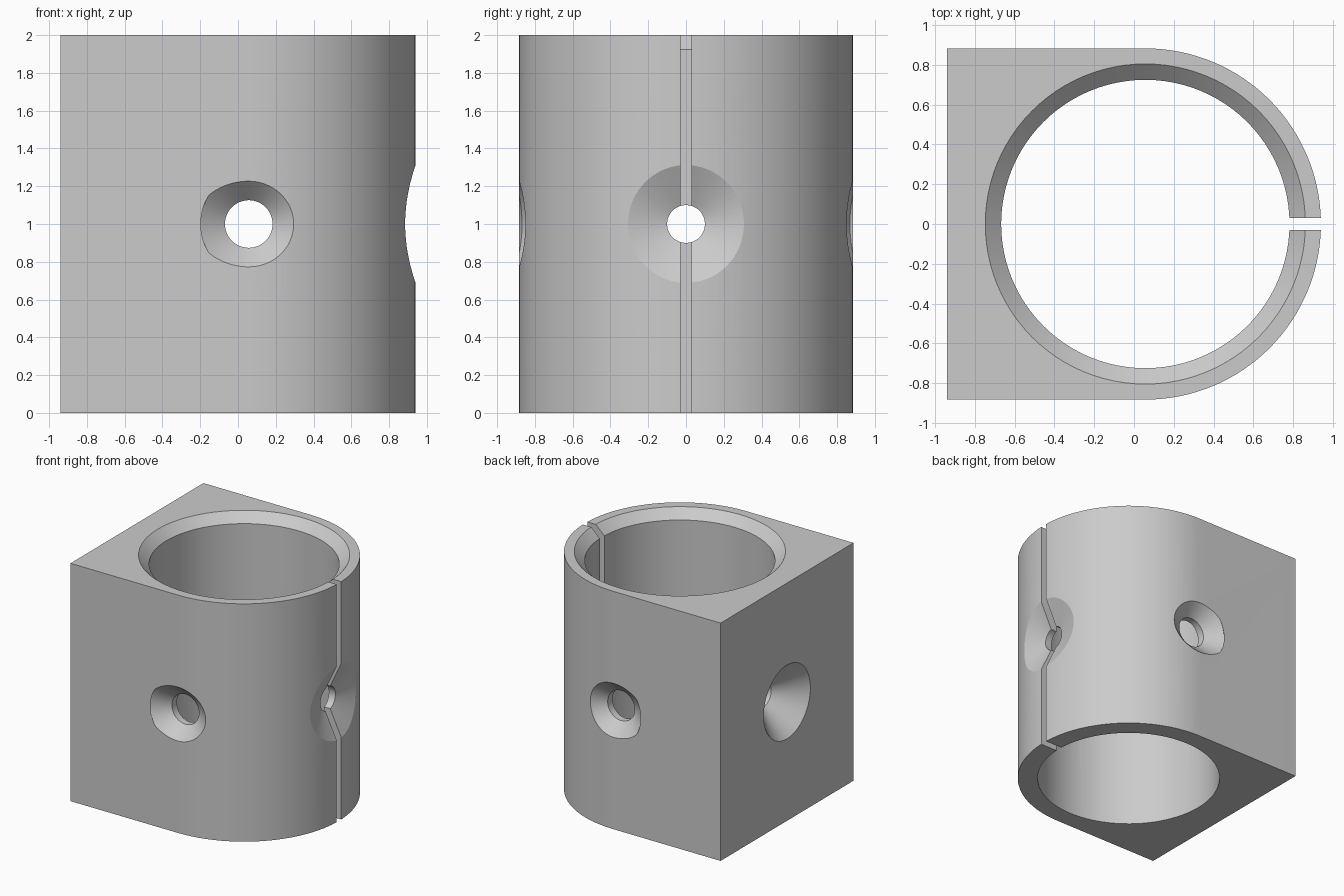
import bpy, bmesh
from math import sin, cos, pi, sqrt, radians
from mathutils import Matrix

if "Cube" in bpy.data.objects:
    bpy.data.objects.remove(bpy.data.objects["Cube"], do_unlink=True)

CX = 0.057        # bore axis
R_OUT = 0.883     # rounded side
R_BORE = 0.725
R_SEAT = 0.78     # where the countersinks meet the plain holes
LEFT = -0.94      # flat side
HEIGHT = 2.0

grey = bpy.data.materials.new("plain grey")
grey.use_nodes = True
grey.diffuse_color = (0.6, 0.6, 0.6, 1)
grey.node_tree.nodes["Principled BSDF"].inputs["Base Color"].default_value = (0.6, 0.6, 0.6, 1)


def make_object(name, bm):
    bmesh.ops.recalc_face_normals(bm, faces=bm.faces)
    mesh = bpy.data.meshes.new(name)
    bm.to_mesh(mesh)
    bm.free()
    mesh.materials.append(grey)
    obj = bpy.data.objects.new(name, mesh)
    bpy.context.collection.objects.link(obj)
    return obj


def loft(bm, rings, tip=None):
    """Skin closed rings of points; the last ring is capped flat or to a tip."""
    loops = [[bm.verts.new(p) for p in ring] for ring in rings]
    n = len(loops[0])
    for a, b in zip(loops, loops[1:]):
        for i in range(n):
            j = (i + 1) % n
            bm.faces.new((a[i], a[j], b[j], b[i]))
    bm.faces.new(loops[0][::-1])
    if tip is None:
        bm.faces.new(loops[-1])
    else:
        top = bm.verts.new(tip)
        for i in range(n):
            bm.faces.new((loops[-1][i], loops[-1][(i + 1) % n], top))


def circle(r, z, n=96):
    return [(r * cos(2 * pi * i / n), r * sin(2 * pi * i / n), z) for i in range(n)]


def bore_cutter():
    bm = bmesh.new()
    loft(bm, [circle(R_BORE, -0.1), circle(R_BORE, 1.925), circle(0.885, 2.075)])
    bmesh.ops.translate(bm, verts=bm.verts, vec=(CX, 0, 0))
    return make_object("bore_cutter", bm)


def hole_cutter(name, angle, hole, wide, tall, flat=None, n=64):
    """Plain hole with a countersink whose rim follows the outer surface.
    Built along +x from the bore axis, then turned to its side."""
    inner, seat, rim = [], [], []
    for i in range(n):
        c, s = cos(2 * pi * i / n), sin(2 * pi * i / n)
        p = (R_SEAT, hole * c, hole * s)
        depth = flat or sqrt(R_OUT ** 2 - (wide * c) ** 2)
        q = (depth, wide * c, tall * s)
        inner.append((0.5, hole * c, hole * s))
        seat.append(p)
        # carry the cone a little past the surface
        rim.append(tuple(a + (b - a) * 1.25 for a, b in zip(p, q)))
    bm = bmesh.new()
    loft(bm, [inner, seat, rim], tip=(1.2, 0, 0))
    bm.transform(Matrix.Translation((CX, 0, HEIGHT / 2)) @ Matrix.Rotation(angle, 4, 'Z'))
    return make_object(name, bm)


def slot_cutter():
    bm = bmesh.new()
    bmesh.ops.create_cube(bm, size=1)
    bmesh.ops.scale(bm, verts=bm.verts, vec=(0.7, 0.06, 3))
    bmesh.ops.translate(bm, verts=bm.verts, vec=(0.85, 0, 1))
    return make_object("slot_cutter", bm)


# Body: square on one side, half round on the other
steps = 64
outline = [(LEFT, -R_OUT)]
outline += [(CX + R_OUT * sin(pi * i / steps), -R_OUT * cos(pi * i / steps)) for i in range(steps + 1)]
outline += [(LEFT, R_OUT)]
bm = bmesh.new()
loft(bm, [[(x, y, z) for x, y in outline] for z in (0, HEIGHT)])
body = make_object("split_sleeve_body", bm)

# Bore, slot and the four countersunk holes
cutters = [
    bore_cutter(),
    hole_cutter("front_hole_cutter", -pi / 2, 0.126, 0.238, 0.227),
    hole_cutter("back_hole_cutter", pi / 2, 0.126, 0.238, 0.227),
    hole_cutter("slot_side_hole_cutter", 0, 0.1, 0.307, 0.312),
    hole_cutter("flat_side_hole_cutter", pi, 0.1, 0.31, 0.31, flat=CX - LEFT),
    slot_cutter(),
]
for cutter in cutters:
    mod = body.modifiers.new(cutter.name, 'BOOLEAN')
    mod.operation = 'DIFFERENCE'
    mod.solver = 'EXACT'
    mod.object = cutter

# Bake the cuts and remove the cutters
bpy.context.view_layer.update()
graph = bpy.context.evaluated_depsgraph_get()
body.data = bpy.data.meshes.new_from_object(body.evaluated_get(graph))
body.modifiers.clear()
for cutter in cutters:
    bpy.data.objects.remove(cutter, do_unlink=True)

bpy.ops.object.select_all(action='DESELECT')
body.select_set(True)
bpy.context.view_layer.objects.active = body
bpy.ops.object.shade_smooth_by_angle(angle=radians(20))
